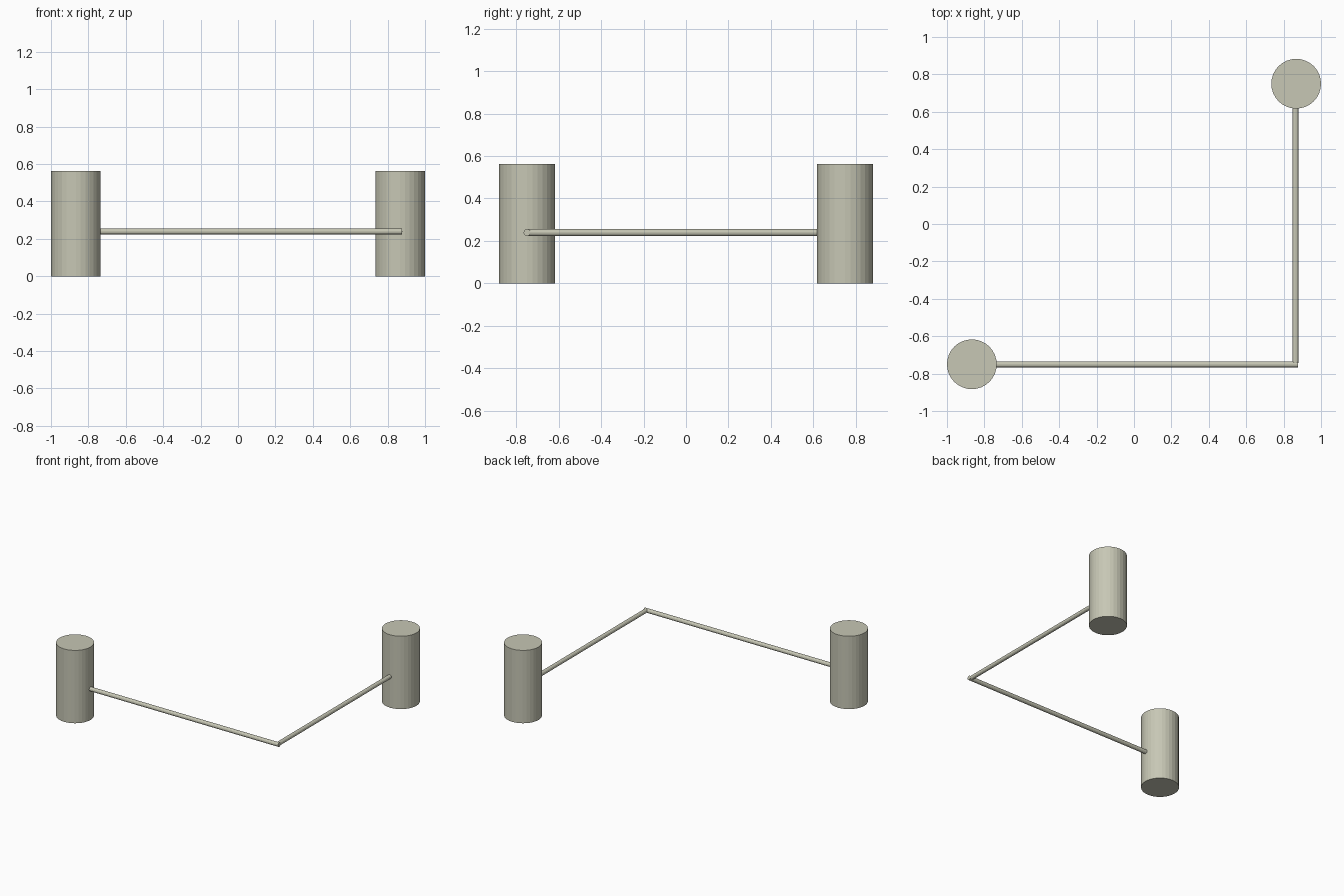
import bpy
from mathutils import Vector

if "Cube" in bpy.data.objects:
    bpy.data.objects.remove(bpy.data.objects["Cube"])

stone = bpy.data.materials.new("pale_stone")
stone.diffuse_color = (0.57, 0.57, 0.46, 1)
stone.use_nodes = True
stone.node_tree.nodes["Principled BSDF"].inputs["Base Color"].default_value = stone.diffuse_color


def cylinder(name, start, end, radius, sides):
    """Capped, flat-faced cylinder running from start to end."""
    start, end = Vector(start), Vector(end)
    axis = end - start
    bpy.ops.mesh.primitive_cylinder_add(
        vertices=sides, radius=radius, depth=axis.length,
        location=(start + end) / 2,
        rotation=axis.to_track_quat('Z', 'Y').to_euler())
    obj = bpy.context.object
    obj.name = name
    obj.data.materials.append(stone)
    return obj


X, Y = 0.867, 0.75          # post centres
HEIGHT, RAIL_Z = 0.563, 0.239

# Upright posts at opposite corners
cylinder("front_left_post", (-X, -Y, 0), (-X, -Y, HEIGHT), 0.133, 32)
cylinder("back_right_post", (X, Y, 0), (X, Y, HEIGHT), 0.133, 32)

# Thin rails meeting at the front right corner
cylinder("front_rail", (-X + 0.12, -Y, RAIL_Z), (X + 0.011, -Y, RAIL_Z), 0.016, 12)
cylinder("side_rail", (X - 0.004, -Y + 0.008, RAIL_Z), (X - 0.004, Y - 0.12, RAIL_Z), 0.016, 12)
